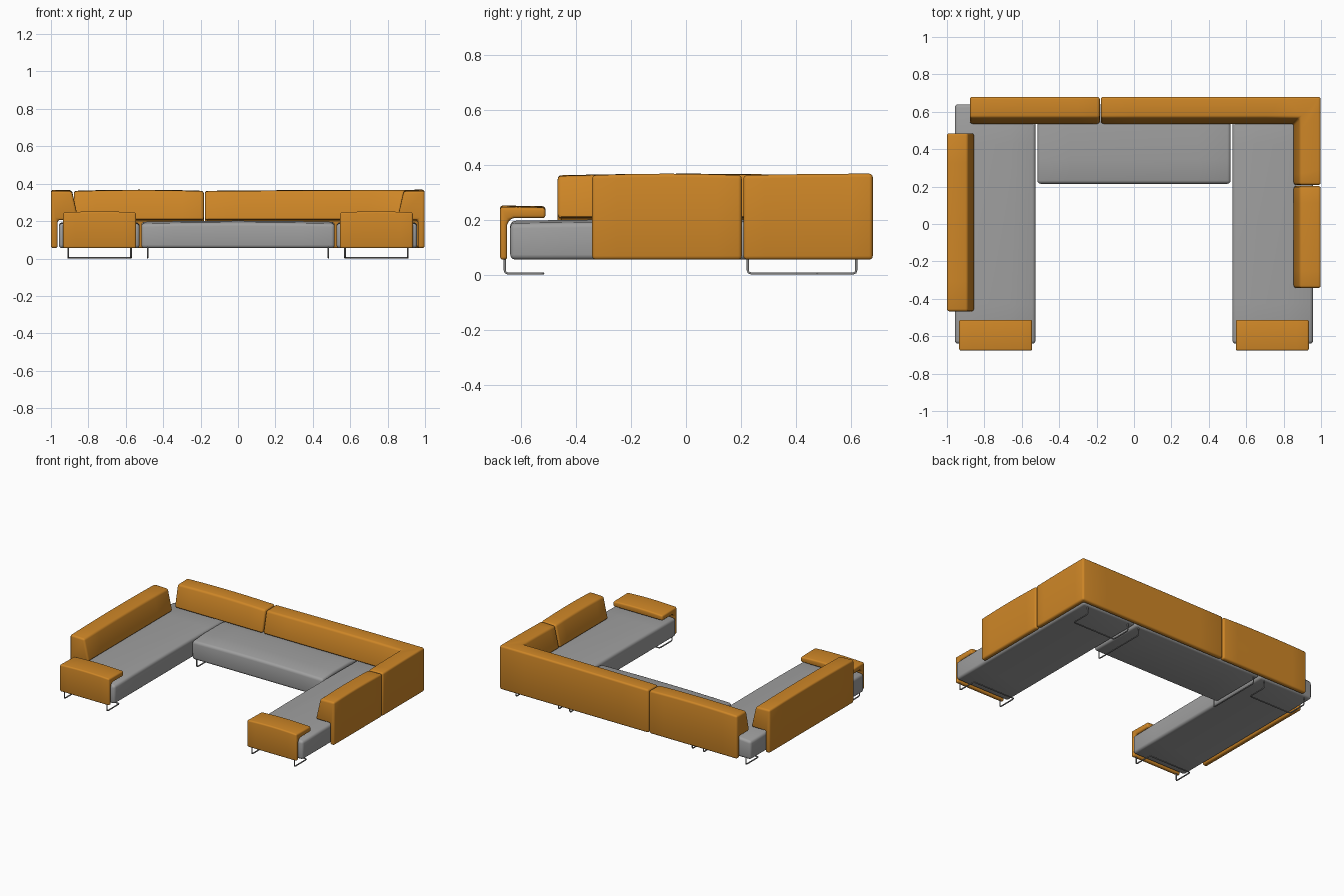
import bpy, bmesh
from mathutils import Vector

cube = bpy.data.objects.get("Cube")
if cube:
    bpy.data.objects.remove(cube, do_unlink=True)


def material(name, rgb, rough=0.8):
    m = bpy.data.materials.new(name)
    m.use_nodes = True
    m.diffuse_color = (*rgb, 1)
    bsdf = m.node_tree.nodes["Principled BSDF"]
    bsdf.inputs["Base Color"].default_value = (*rgb, 1)
    bsdf.inputs["Roughness"].default_value = rough
    return m


ORANGE = material("orange fabric", (0.62, 0.24, 0.02))
GREY = material("grey fabric", (0.35, 0.35, 0.35))
STEEL = material("steel", (0.25, 0.25, 0.25), 0.4)


def sweep(name, profile, path, mat, soft, crown=0.006, steps=6):
    """Sweep an (inward, height) profile along (point, inward direction)
    stations, crown its top, then round all hard edges."""
    stations = []
    for (p, d), (q, e) in zip(path, path[1:]):
        for i in range(steps):
            t = i / steps
            stations.append((Vector(p).lerp(Vector(q), t), Vector(d).lerp(Vector(e), t)))
    stations.append((Vector(path[-1][0]), Vector(path[-1][1])))
    top = 0.9 * max(z for _, z in profile)
    bm = bmesh.new()
    rings = []
    for i, (pos, way) in enumerate(stations):
        t = i / (len(stations) - 1)
        bump = crown * 4 * t * (1 - t)
        rings.append([bm.verts.new((*(pos + way * d), z + (bump if z > top else 0)))
                      for d, z in profile])
    n = len(profile)
    for a, b in zip(rings, rings[1:]):
        for i in range(n):
            j = (i + 1) % n
            bm.faces.new((a[i], a[j], b[j], b[i]))
    bm.faces.new(rings[0])
    bm.faces.new(rings[-1])
    bmesh.ops.recalc_face_normals(bm, faces=bm.faces)
    hard = [e for e in bm.edges if e.calc_face_angle(0) > 0.45]
    bmesh.ops.bevel(bm, geom=hard, offset=soft, segments=3, profile=0.5,
                    affect='EDGES', clamp_overlap=True)
    mesh = bpy.data.meshes.new(name)
    bm.to_mesh(mesh)
    bm.free()
    mesh.materials.append(mat)
    obj = bpy.data.objects.new(name, mesh)
    bpy.context.collection.objects.link(obj)
    bpy.ops.object.select_all(action='DESELECT')
    obj.select_set(True)
    bpy.context.view_layer.objects.active = obj
    bpy.ops.object.shade_smooth_by_angle(angle=0.6)
    return obj


def rod(name, points, bend=0.012):
    """Bent steel rod with rounded corners."""
    pts = [Vector(p) for p in points]
    path = [pts[0]]
    for a, b, c in zip(pts, pts[1:], pts[2:]):
        start = b + (a - b).normalized() * bend
        end = b + (c - b).normalized() * bend
        path += [start, (start + end) / 4 + b / 2, end]
    path.append(pts[-1])
    curve = bpy.data.curves.new(name, 'CURVE')
    curve.dimensions = '3D'
    curve.bevel_depth = 0.0045
    curve.bevel_resolution = 1
    curve.use_fill_caps = True
    line = curve.splines.new('POLY')
    line.points.add(len(path) - 1)
    for point, co in zip(line.points, path):
        point.co = (*co, 1)
    curve.materials.append(STEEL)
    bpy.context.collection.objects.link(bpy.data.objects.new(name, curve))


LEFT, RIGHT, FRONT, BACK = (1, 0), (-1, 0), (0, -1), (0, 1)
BASE = 0.055


def seat_profile(width):
    return [(0, BASE), (0, 0.186), (width * 0.3, 0.196), (width * 0.7, 0.196),
            (width, 0.186), (width, BASE)]


# Seats
for side, s, inward in (("left", 1, RIGHT), ("right", -1, LEFT)):
    sweep(side + "_seat", seat_profile(0.432),
          [((s * 0.958, -0.64), inward), ((s * 0.958, 0.64), inward)], GREY, 0.018)
sweep("middle_seat", seat_profile(0.425),
      [((-0.517, 0.215), BACK), ((0.517, 0.215), BACK)], GREY, 0.018)

# Backrests: panel outside the seat with a sloped cushion resting on it
back = [(0, BASE), (0, 0.362), (0.112, 0.359), (0.147, 0.206), (0.036, 0.206), (0.036, BASE)]
sweep("right_backrest", back, [((-1, -0.467), LEFT), ((-1, 0.485), LEFT)], ORANGE, 0.013)
sweep("rear_backrest", back, [((-0.877, 0.68), FRONT), ((-0.183, 0.68), FRONT)], ORANGE, 0.013)
sweep("left_backrest", back, [((0.998, -0.342), RIGHT), ((0.998, 0.203), RIGHT)], ORANGE, 0.013)
sweep("corner_backrest", back,
      [((-0.177, 0.68), FRONT), ((0.998, 0.68), (-1, -1)), ((0.998, 0.209), RIGHT)], ORANGE, 0.013)

# Armrests folded over the seat fronts
arm = [(0, BASE), (0, 0.246), (0.165, 0.243), (0.165, 0.206), (0.05, 0.206),
       (0.033, 0.199), (0.026, 0.182), (0.026, BASE)]
for side, s in (("left", 1), ("right", -1)):
    sweep(side + "_armrest", arm,
          [((s * 0.935, -0.677), BACK), ((s * 0.545, -0.677), BACK)], ORANGE, 0.01)

# Sled legs
FLOOR, TOP = 0.0045, 0.062
for side, s in (("left", 1), ("right", -1)):
    a, b = s * 0.908, s * 0.572
    for place, y, inner, top in (("front", -0.66, -0.52, TOP), ("rear", 0.62, 0.48, TOP)):
        rod(f"{side}_{place}_leg", [(a, y, top), (a, y, FLOOR), (a, inner, FLOOR),
                                    (b, inner, FLOOR), (b, y, FLOOR), (b, y, top)])
    x = s * 0.483
    rod(side + "_middle_leg", [(x, 0.225, TOP), (x, 0.225, FLOOR), (x, 0.62, FLOOR), (x, 0.62, TOP)])
